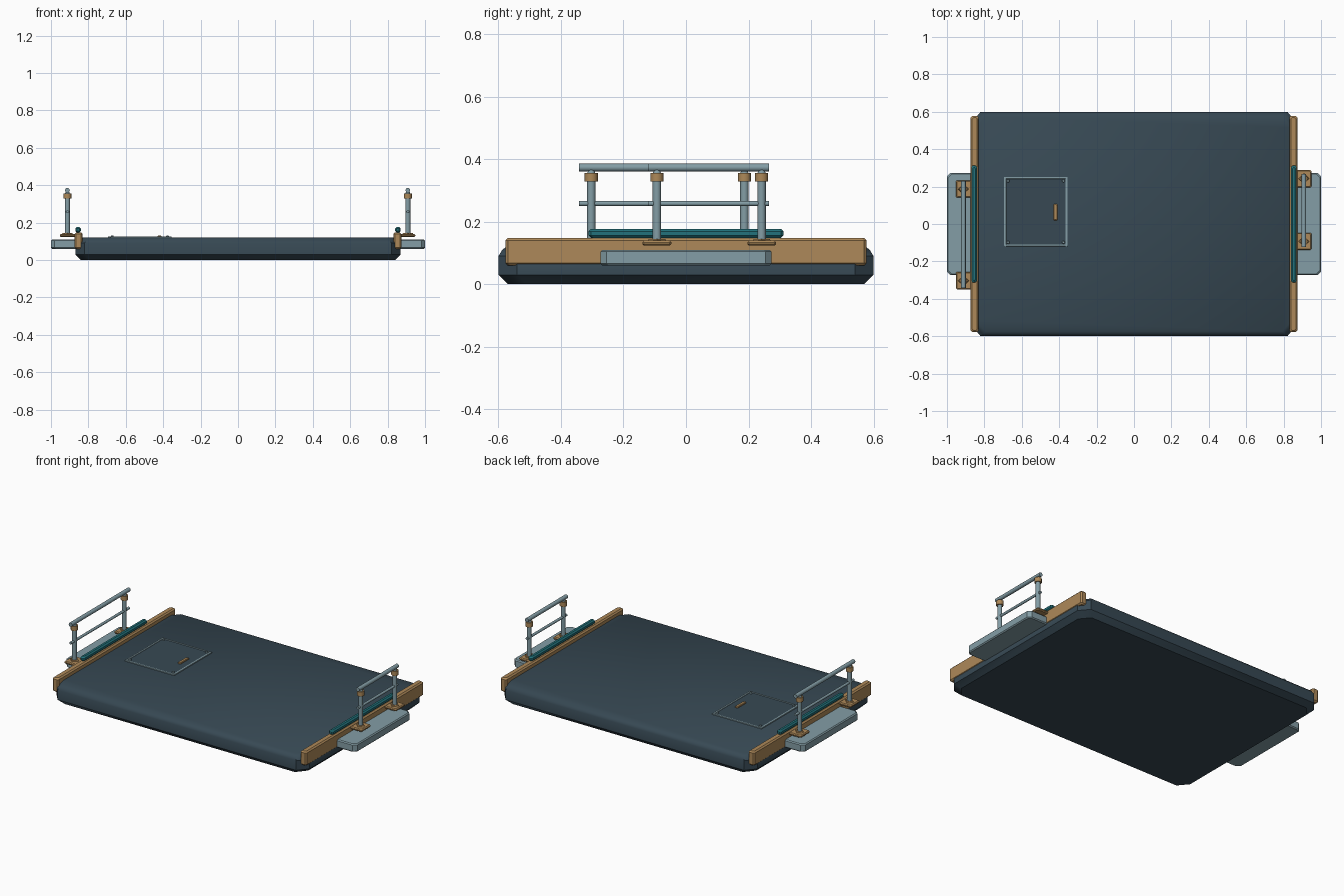
import bpy
import bmesh
from mathutils import Matrix, Vector

if "Cube" in bpy.data.objects:
    bpy.data.objects.remove(bpy.data.objects["Cube"], do_unlink=True)


def material(name, rgb):
    m = bpy.data.materials.new(name)
    m.use_nodes = True
    m.diffuse_color = (*rgb, 1)
    m.node_tree.nodes["Principled BSDF"].inputs["Base Color"].default_value = (*rgb, 1)
    return m


SLATE = material("slate_blue", (0.038, 0.066, 0.088))
STEEL = material("pale_steel", (0.23, 0.34, 0.38))
TAN = material("tan", (0.42, 0.25, 0.10))
TEAL = material("teal", (0.016, 0.17, 0.20))


def finish(bm, name, mat, smooth=None):
    bmesh.ops.recalc_face_normals(bm, faces=bm.faces)
    mesh = bpy.data.meshes.new(name)
    bm.to_mesh(mesh)
    bm.free()
    mesh.materials.append(mat)
    ob = bpy.data.objects.new(name, mesh)
    bpy.context.collection.objects.link(ob)
    if smooth:
        bpy.ops.object.select_all(action="DESELECT")
        ob.select_set(True)
        bpy.context.view_layer.objects.active = ob
        bpy.ops.object.shade_smooth_by_angle(angle=smooth)
    return ob


def slab(name, mat, x, y, hx, hy, cut, levels, smooth=None):
    """Cut-corner block lofted through (height, inset) levels."""
    bm = bmesh.new()
    rings = []
    for z, inset in levels:
        a, b = hx - inset, hy - inset
        cx, cy = cut
        outline = [(a, cy - b), (a, b - cy), (a - cx, b), (cx - a, b),
                   (-a, b - cy), (-a, cy - b), (cx - a, -b), (a - cx, -b)]
        rings.append([bm.verts.new((x + u, y + v, z)) for u, v in outline])
    for low, high in zip(rings, rings[1:]):
        for i in range(8):
            j = (i + 1) % 8
            bm.faces.new((low[i], low[j], high[j], high[i]))
    bm.faces.new(rings[0][::-1])
    bm.faces.new(rings[-1])
    return finish(bm, name, mat, smooth)


def block(name, mat, x, y, hx, hy, z0, z1, bevel):
    levels = [(z0, bevel), (z0 + bevel, 0), (z1 - bevel, 0), (z1, bevel)]
    return slab(name, mat, x, y, hx, hy, (bevel, bevel), levels)


def rod(name, mat, start, end, r1, r2=None, sides=12):
    """Cylinder or cone between two points."""
    start, end = Vector(start), Vector(end)
    axis = end - start
    turn = axis.to_track_quat("Z", "Y").to_matrix().to_4x4()
    bm = bmesh.new()
    bmesh.ops.create_cone(bm, cap_ends=True, segments=sides, radius1=r1,
                          radius2=r1 if r2 is None else r2, depth=axis.length,
                          matrix=Matrix.Translation((start + end) / 2) @ turn)
    return finish(bm, name, mat, 0.7)


# Deck hull with cut corners and chamfered rims
slab("deck", SLATE, 0, 0, 0.87, 0.6, (0.05, 0.06),
     [(0, 0.03), (0.03, 0), (0.09, 0), (0.11, 0.012), (0.12, 0.026)], 0.6)

# Side beams, bumper strips and outboard platforms
for side, s in (("left", 1), ("right", -1)):
    block(side + "_beam", TAN, s * 0.852, 0, 0.021, 0.578, 0.06, 0.148, 0.008)
    block(side + "_bumper", TEAL, s * 0.855, 0, 0.015, 0.312, 0.148, 0.177, 0.008)
    slab(side + "_platform", STEEL, s * 0.9, 0, 0.1, 0.274, (0.02, 0.02),
         [(0.06, 0.006), (0.066, 0), (0.104, 0), (0.11, 0.006)])


# Railings: feet, posts, collars and two horizontal bars
def railing(side, x, posts, ends):
    s = 1 if x > 0 else -1
    for i, y in enumerate(posts, 1):
        tag = f"{side}_{i}"
        block("foot_" + tag, TAN, x - s * 0.012, y, 0.052, 0.046, 0.123, 0.139, 0.005)
        rod("flange_" + tag, TAN, (x, y, 0.137), (x, y, 0.145), 0.03, 0.026, 4)
        rod("post_" + tag, STEEL, (x, y, 0.125), (x, y, 0.355), 0.0135)
        rod("collar_" + tag, TAN, (x, y, 0.328), (x, y, 0.356), 0.021)
        rod("neck_" + tag, STEEL, (x, y, 0.355), (x, y, 0.372), 0.013, 0.007)
    for label, z, r in (("top", 0.373, 0.0125), ("middle", 0.258, 0.008)):
        rod(f"{side}_{label}_bar", STEEL, (x, ends[0], z), (x, ends[1], z), r)


railing("left", 0.908, (-0.093, 0.242), (-0.122, 0.266))
railing("right", -0.912, (-0.303, 0.187), (-0.342, 0.231))

# Hatch: panel, frame strips, corner bolts and handle
hx, hy, hw, hl = -0.525, 0.066, 0.17, 0.186
block("hatch_panel", SLATE, hx, hy, hw - 0.008, hl - 0.008, 0.118, 0.123, 0.001)
for sgn in (-1, 1):
    block("hatch_side_strip", STEEL, hx + sgn * (hw - 0.006), hy, 0.006, hl, 0.118, 0.126, 0.001)
    block("hatch_end_strip", STEEL, hx, hy + sgn * (hl - 0.006), hw, 0.005, 0.118, 0.126, 0.001)
    for sy in (-1, 1):
        x, y = hx + sgn * (hw - 0.022), hy + sy * (hl - 0.022)
        rod("hatch_bolt", STEEL, (x, y, 0.12), (x, y, 0.132), 0.009, 0.006, 8)
block("hatch_handle", TAN, -0.42, 0.063, 0.01, 0.043, 0.12, 0.131, 0.003)
